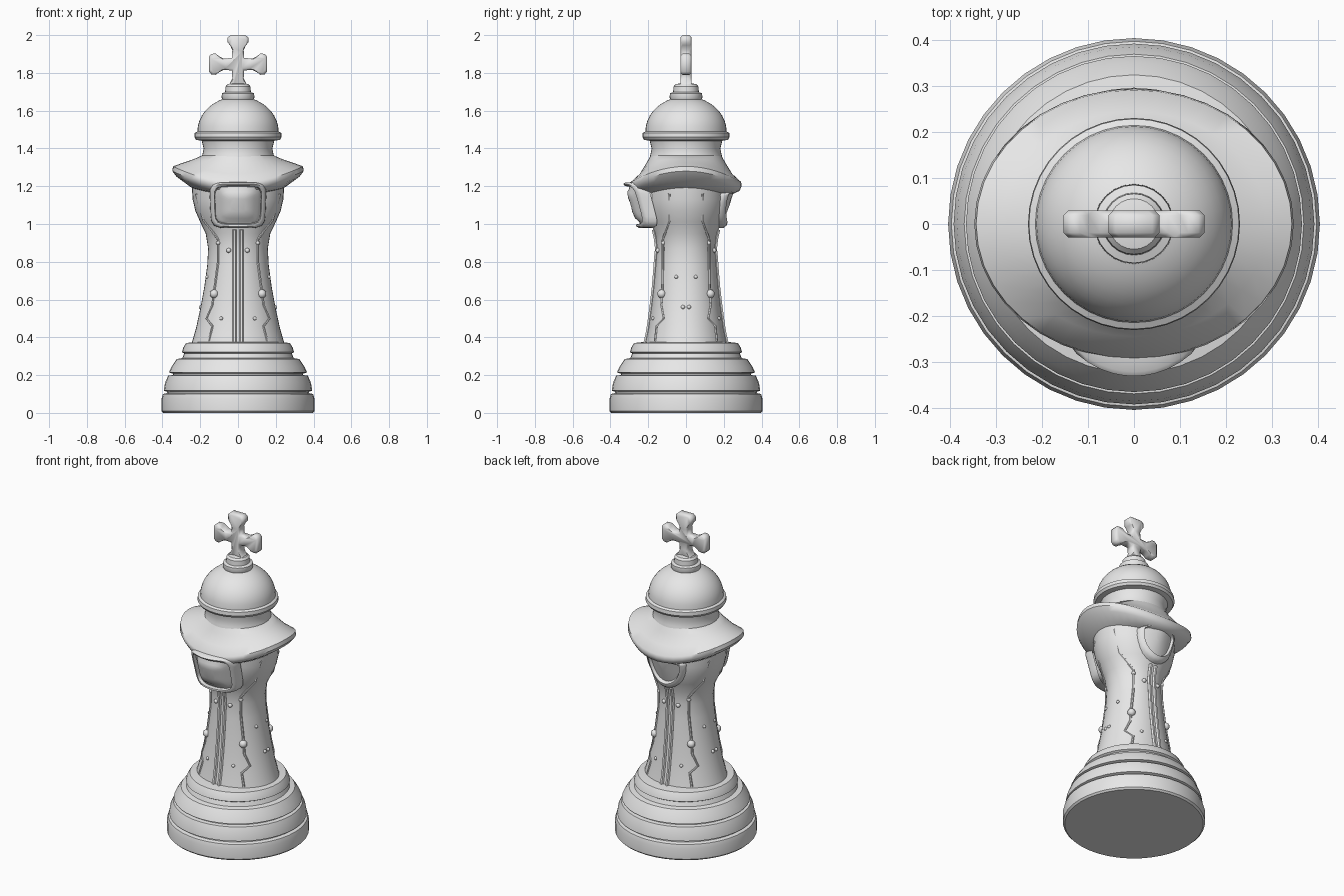
import bpy, bmesh
from math import sin, cos, pi, radians, sqrt

if "Cube" in bpy.data.objects:
    bpy.data.objects.remove(bpy.data.objects["Cube"])

mat = bpy.data.materials.new("light_grey")
GREY = (0.8, 0.8, 0.8, 1)
mat.use_nodes = True
mat.diffuse_color = GREY
mat.node_tree.nodes["Principled BSDF"].inputs["Base Color"].default_value = GREY


def finish(name, bm, angle=35):
    bmesh.ops.recalc_face_normals(bm, faces=bm.faces)
    me = bpy.data.meshes.new(name)
    bm.to_mesh(me)
    bm.free()
    ob = bpy.data.objects.new(name, me)
    bpy.context.collection.objects.link(ob)
    me.materials.append(mat)
    bpy.ops.object.select_all(action="DESELECT")
    ob.select_set(True)
    bpy.context.view_layer.objects.active = ob
    bpy.ops.object.shade_smooth_by_angle(angle=radians(angle))
    return ob


def loft(name, rings, closed=False, angle=35):
    """Skin a list of point rings, capped at the ends unless closed."""
    bm = bmesh.new()
    loops = [[bm.verts.new(p) for p in ring] for ring in rings]
    pairs = list(zip(loops, loops[1:]))
    if closed:
        pairs.append((loops[-1], loops[0]))
    for a, b in pairs:
        for i in range(len(a)):
            j = (i + 1) % len(a)
            bm.faces.new((a[i], a[j], b[j], b[i]))
    if not closed:
        bm.faces.new(loops[0])
        bm.faces.new(loops[-1])
    return finish(name, bm, angle)


def lathe(name, profile, n=40, sy=lambda z: 1):
    turns = [2 * pi * i / n for i in range(n)]
    return loft(name, [[(r * cos(t), r * sin(t) * sy(z), z) for t in turns]
                       for r, z in profile])


def tube(name, pts, radius, cyclic=False):
    cu = bpy.data.curves.new(name, "CURVE")
    cu.dimensions = "3D"
    cu.bevel_depth = radius
    cu.bevel_resolution = 1
    cu.use_fill_caps = True
    sp = cu.splines.new("POLY")
    sp.points.add(len(pts) - 1)
    for p, co in zip(sp.points, pts):
        p.co = (*co, 1)
    sp.use_cyclic_u = cyclic
    tmp = bpy.data.objects.new(name + "_path", cu)
    bpy.context.collection.objects.link(tmp)
    dg = bpy.context.evaluated_depsgraph_get()
    me = bpy.data.meshes.new_from_object(tmp.evaluated_get(dg))
    bpy.data.objects.remove(tmp)
    bm = bmesh.new()
    bm.from_mesh(me)
    bpy.data.meshes.remove(me)
    return finish(name, bm, 50)


# stepped base
lathe("base", [(.395, 0), (.405, .01), (.405, .075), (.398, .1), (.375, .105),
               (.375, .112), (.393, .118), (.386, .16), (.37, .197), (.345, .2),
               (.345, .208), (.366, .214), (.352, .245), (.325, .285), (.295, .29),
               (.285, .315), (.297, .322), (.29, .345), (.275, .37), (.2, .378)])

# flaring body
BODY = [(.248, .36), (.222, .45), (.198, .56), (.178, .67), (.163, .78), (.158, .87),
        (.171, .95), (.2, 1.01), (.226, 1.07), (.24, 1.13), (.245, 1.2)]


def squash(z):
    return 1 - .12 * min(1, abs(z - .8) / .4)


lathe("body", BODY, sy=squash)


def on_body(az, z, side=1, face=-1, off=0):
    """Point on the body, az degrees away from the front or back centre line."""
    for (r0, z0), (r1, z1) in zip(BODY, BODY[1:]):
        if z0 <= z <= z1:
            r = r0 + (r1 - r0) * (z - z0) / (z1 - z0) + off
            a = radians(az)
            return (side * r * sin(a), face * r * cos(a) * squash(z), z)


# wide saddle-shaped collar: low at front and back, high at the sides
def collar_ring(rx, ry, z_front, z_side, n=40):
    ring = []
    for i in range(n):
        t = 2 * pi * i / n
        s = cos(t) ** 2
        ring.append((rx * cos(t), ry * sin(t), z_front + (z_side - z_front) * s))
    return ring


loft("collar", [collar_ring(*v) for v in (
    (.2, .19, 1.155, 1.17), (.25, .25, 1.16, 1.195), (.325, .283, 1.175, 1.25),
    (.348, .295, 1.2, 1.28), (.344, .292, 1.222, 1.305), (.29, .245, 1.265, 1.325),
    (.23, .208, 1.325, 1.345), (.192, .188, 1.362, 1.362))], angle=45)

# neck and domed crown
lathe("neck", [(.195, 1.34), (.188, 1.37), (.182, 1.4), (.195, 1.45)])
dome = [(.215 * cos(a), 1.49 + .185 * sin(a)) for a in
        [radians(d) for d in range(0, 76, 9)]]
lathe("dome", [(.19, 1.44), (.222, 1.446), (.231, 1.46), (.229, 1.482),
               (.215, 1.49)] + dome[1:] + [(.04, 1.675)])
lathe("finial_base", [(.08, 1.655), (.087, 1.668), (.085, 1.692), (.068, 1.698),
                      (.066, 1.728), (.055, 1.74), (.03, 1.745)], 24)

# flared cross: one arm outline turned four times
arm = [(.033, .033), (.075, .03), (.1, .042), (.118, .056), (.14, .055), (.154, .04)]
outline = []
for k in range(4):
    c, s = [(1, 0), (0, 1), (-1, 0), (0, -1)][k]
    for x, y in [(x, -y) for x, y in arm[1:]] + arm[::-1]:
        outline.append((x * c - y * s, x * s + y * c))


def cross_ring(y, k):
    # k pulls the outline inwards for the rounded edge
    return [(x - k * x / max(abs(x), .03), y, 1.846 + z - k * z / max(abs(z), .03))
            for x, z in outline]


loft("cross", [cross_ring(-.029, .01), cross_ring(-.019, 0),
               cross_ring(.019, 0), cross_ring(.029, .01)], angle=60)


# bowed front screen with rounded frame
def screen_y(x, z):
    return -.25 - .075 * (z - .98) / .25 + .065 * (x / .15) ** 2


def screen_ring(w, h, push, n=40):
    ring = []
    for i in range(n):
        t = 2 * pi * i / n
        c, s = cos(t), sin(t)
        q = (c ** 6 + s ** 6) ** (1 / 6)
        z = 1.1 + h * s / q
        x = w * c / q * (1 + .3 * (z - 1.1))
        ring.append((x, screen_y(x, z) + push, z))
    return ring


loft("screen", [screen_ring(.13, .108, .09), screen_ring(.125, .105, .015),
                screen_ring(.105, .088, .012), screen_ring(.085, .07, -.004),
                screen_ring(.04, .035, -.01)], angle=60)
loft("screen_frame", [screen_ring(.148, .122, .05), screen_ring(.146, .12, 0),
                      screen_ring(.136, .112, -.012), screen_ring(.124, .102, -.008),
                      screen_ring(.118, .096, .02)], closed=True, angle=50)


# rounded shield on the back
def shield_ring(k, push, n=28):
    ring = []
    for i in range(n):
        t = 2 * pi * i / n
        z = 1.15 + k * (.17 if sin(t) < 0 else .03) * sin(t)
        x = k * .13 * cos(t)
        y = .2 + .055 * (z - .98) / .17 - .06 * (x / .13) ** 2
        ring.append((x, y + push, z))
    return ring


loft("back_shield", [shield_ring(1, -.07), shield_ring(1, 0), shield_ring(.92, .012),
                     shield_ring(.82, .01), shield_ring(.76, -.012),
                     shield_ring(.3, -.008)], angle=50)

# paired ribs, raised circuit runs and rivets, mirrored on every quarter
levels = [.37 + .05 * i for i in range(13)]
runs = [(66, 1.16), (63, 1.02), (52, .97), (40, .92), (41, .8), (44, .64),
        (44, .57), (52, .5), (38, .46), (40, .38)]
rivets = [(18, .86, .013), (43, .63, .024), (40, .9, .012), (25, .5, .01),
          (72, .72, .01), (85, .56, .011)]
for face, end in ((-1, "front"), (1, "back")):
    for side, hand in ((-1, "right"), (1, "left")):
        tag = "_" + end + "_" + hand
        rib = []
        for z in levels:
            x, y, _ = on_body(0, z, side, face)
            rib.append((side * .018, y, z))
        tube("rib" + tag, rib, .011)
        tube("circuit" + tag, [on_body(a, z, side, face, -.001) for a, z in runs], .007)
        bm = bmesh.new()
        for a, z, r in rivets:
            ball = bmesh.ops.create_icosphere(bm, subdivisions=2, radius=r)
            bmesh.ops.translate(bm, verts=ball["verts"],
                                vec=on_body(a, z, side, face))
        finish("rivets" + tag, bm, 60)
